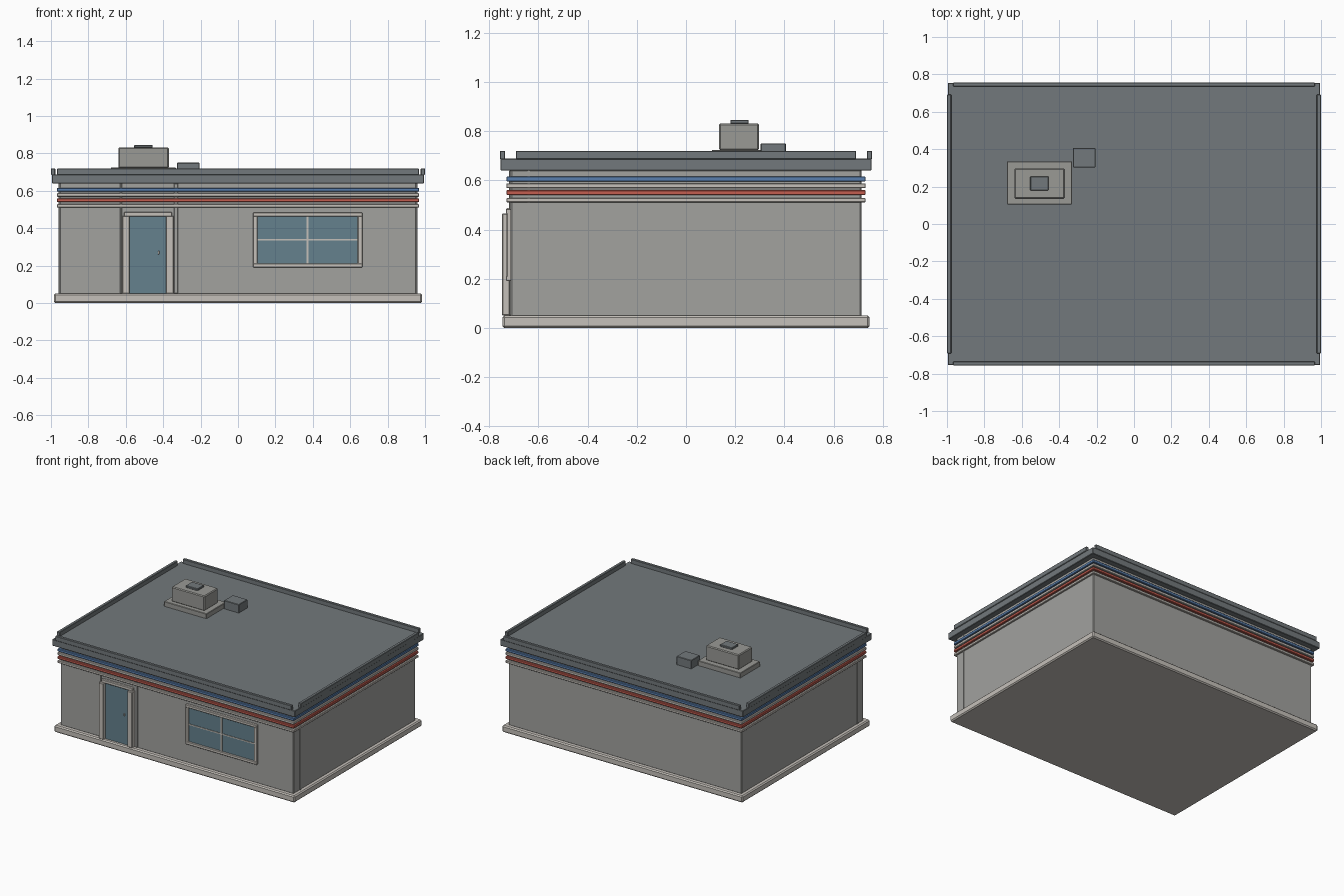
import bpy


def material(name, r, g, b):
    m = bpy.data.materials.new(name)
    m.diffuse_color = (r, g, b, 1)
    return m


WALL = material("wall_grey", 0.36, 0.36, 0.345)
TRIM = material("pale_trim", 0.56, 0.53, 0.49)
ROOF = material("roof_slate", 0.17, 0.19, 0.20)
BLUE = material("blue_stripe", 0.10, 0.21, 0.42)
RED = material("red_stripe", 0.55, 0.11, 0.08)
GLASS = material("glass", 0.13, 0.22, 0.27)
METAL = material("unit_grey", 0.32, 0.32, 0.30)


def box(name, x, y, z, mat, bevel=0.0):
    """Box from (min, max) ranges with optional chamfered edges."""
    bpy.ops.mesh.primitive_cube_add(
        size=1, location=[(a + b) / 2 for a, b in (x, y, z)])
    o = bpy.context.object
    o.name = name
    o.scale = [b - a for a, b in (x, y, z)]
    bpy.ops.object.transform_apply(location=False, rotation=False, scale=True)
    o.data.materials.append(mat)
    if bevel:
        mod = o.modifiers.new("chamfer", 'BEVEL')
        mod.width = bevel
        mod.segments = 1
    return o


# Plinth and walls
box("plinth", (-0.985, 0.985), (-0.747, 0.747), (0, 0.05), TRIM, 0.008)
box("walls", (-0.955, 0.955), (-0.714, 0.714), (0.045, 0.645), WALL, 0.006)

# Stripe bands around the building
for name, z0, z1, mat in (("lower_white_band", 0.51, 0.529, TRIM),
                          ("red_band", 0.54, 0.56, RED),
                          ("upper_white_band", 0.568, 0.588, TRIM),
                          ("blue_band", 0.595, 0.616, BLUE)):
    box(name, (-0.968, 0.968), (-0.73, 0.73), (z0, z1), mat, 0.003)

# Roof slab with separate edge rails
box("roof_slab", (-0.995, 0.995), (-0.755, 0.755), (0.64, 0.688), ROOF, 0.003)
for s, side in ((-1, "front"), (1, "back")):
    box(side + "_roof_rail", (-0.967, 0.967), sorted((s * 0.735, s * 0.757)),
        (0.685, 0.72), ROOF, 0.003)
for s, side in ((-1, "left"), (1, "right")):
    box(side + "_roof_rail", sorted((s * 0.977, s * 1.0)), (-0.692, 0.692),
        (0.685, 0.72), ROOF, 0.003)
    # Thin vertical seam on each side wall
    box(side + "_wall_seam", sorted((s * 0.95, s * 0.96)), (-0.645, -0.635),
        (0.05, 0.64), WALL)

# Seams beside the door
for name, x in (("left_door_seam", (-0.632, -0.619)),
                ("right_door_seam", (-0.342, -0.32))):
    box(name, x, (-0.72, -0.71), (0.05, 0.64), WALL, 0.003)

# Door with deep jambs, lintel and handle
box("door_glass", (-0.585, -0.38), (-0.722, -0.71), (0.05, 0.462), GLASS)
box("left_door_jamb", (-0.62, -0.58), (-0.748, -0.71), (0.05, 0.466), TRIM, 0.004)
box("right_door_jamb", (-0.385, -0.343), (-0.748, -0.71), (0.05, 0.466), TRIM, 0.004)
box("door_lintel", (-0.61, -0.352), (-0.732, -0.71), (0.462, 0.487), TRIM, 0.004)
box("door_handle", (-0.429, -0.42), (-0.73, -0.72), (0.26, 0.278), TRIM, 0.002)

# Window with frame and cross bars
box("window_glass", (0.10, 0.645), (-0.721, -0.71), (0.21, 0.465), GLASS)
for name, z in (("window_sill", (0.19, 0.212)), ("window_head", (0.463, 0.484))):
    box(name, (0.08, 0.665), (-0.732, -0.71), z, TRIM, 0.003)
for name, x in (("window_left_frame", (0.08, 0.104)),
                ("window_right_frame", (0.64, 0.665))):
    box(name, x, (-0.729, -0.71), (0.20, 0.475), TRIM, 0.003)
box("window_mullion", (0.367, 0.378), (-0.727, -0.71), (0.21, 0.465), TRIM)
box("window_transom", (0.10, 0.645), (-0.725, -0.71), (0.335, 0.343), TRIM)

# Rooftop air unit on a pad, with fan cap and a small vent box
box("unit_pad", (-0.68, -0.332), (0.105, 0.335), (0.685, 0.724), METAL, 0.003)
box("air_unit", (-0.64, -0.37), (0.135, 0.297), (0.722, 0.832), METAL, 0.006)
box("fan_cap", (-0.555, -0.457), (0.18, 0.255), (0.83, 0.846), ROOF, 0.003)
box("vent_box", (-0.327, -0.206), (0.303, 0.406), (0.685, 0.75), ROOF, 0.003)
